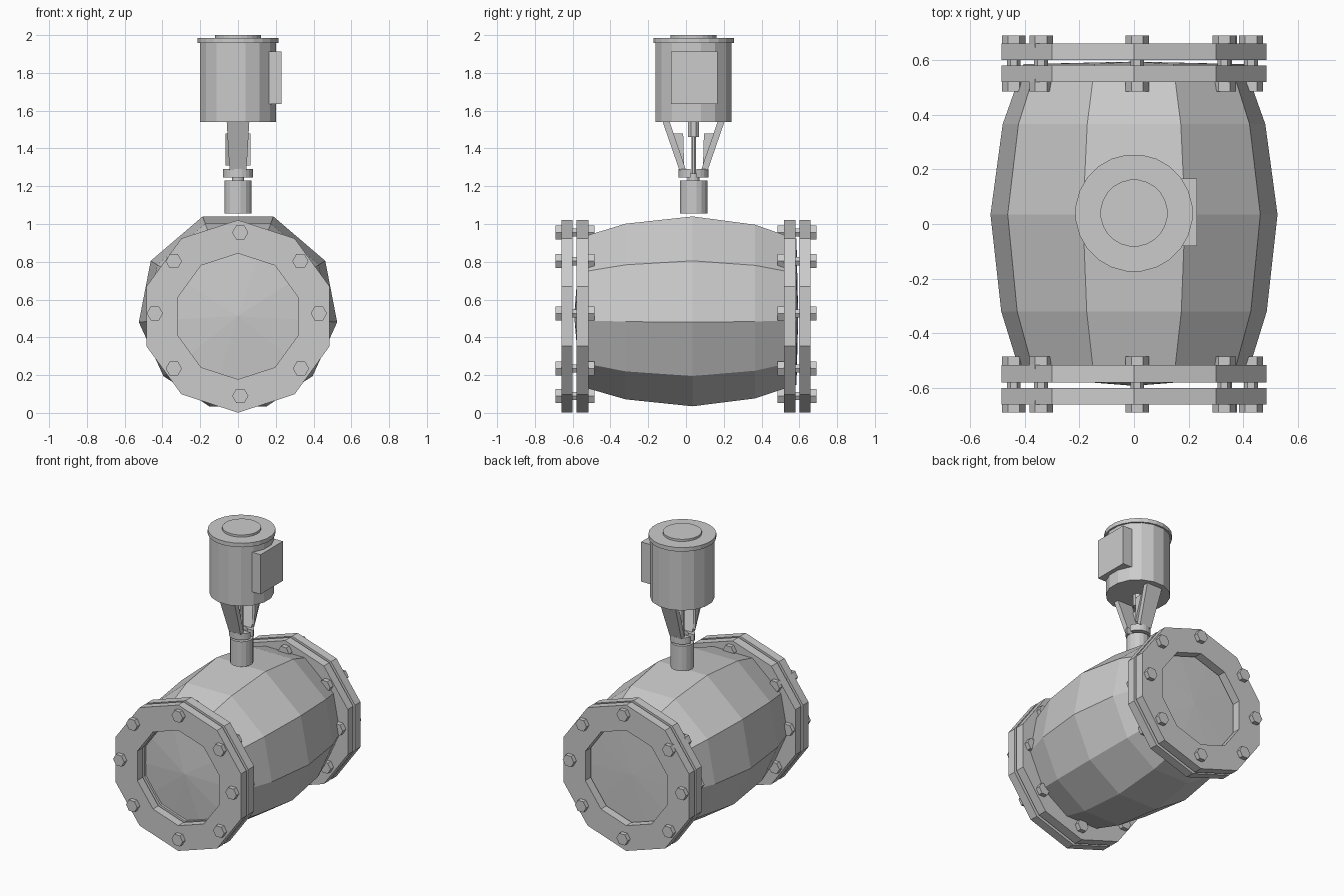
import bpy, bmesh, math
from mathutils import Matrix, Vector

if "Cube" in bpy.data.objects:
    bpy.data.objects.remove(bpy.data.objects["Cube"])

CY = 0.04  # y of the vertical motor axis


def make(name, verts, faces):
    me = bpy.data.meshes.new(name)
    me.from_pydata(verts, [], faces)
    bm = bmesh.new()
    bm.from_mesh(me)
    bmesh.ops.recalc_face_normals(bm, faces=bm.faces)
    bm.to_mesh(me)
    bm.free()
    ob = bpy.data.objects.new(name, me)
    bpy.context.collection.objects.link(ob)
    return ob


def loft(name, rings, loop=False):
    """Skin equal-length rings; cap both ends unless looped."""
    n, m = len(rings[0]), len(rings)
    verts = [p for r in rings for p in r]
    faces = []
    for k in range(m if loop else m - 1):
        a, b = k * n, ((k + 1) % m) * n
        faces += [(a + i, a + (i + 1) % n, b + (i + 1) % n, b + i) for i in range(n)]
    if not loop:
        faces += [tuple(range(n)), tuple(range((m - 1) * n, m * n))]
    return make(name, verts, faces)


def circ(r, n, start=0.0):
    return [(r * math.cos(start + 2 * math.pi * i / n),
             r * math.sin(start + 2 * math.pi * i / n)) for i in range(n)]


def post(name, r, z0, z1, n=16):
    c = circ(r, n, math.pi / n)
    return loft(name, [[(x, y + CY, z) for x, y in c] for z in (z0, z1)])


def prism(name, pts, axis, a, b):
    """Extrude a 2D outline along x, y or z from a to b."""
    def at(p, t):
        return {'x': (t, p[0], p[1]), 'y': (p[0], t, p[1]), 'z': (p[0], p[1], t)}[axis]
    return loft(name, [[at(p, t) for p in pts] for t in (a, b)])


# Barrel: ten-sided section swelling towards the middle, with shallow conical ends
half = [(0.187, 1.04), (0.462, 0.805), (0.525, 0.48), (0.395, 0.195), (0.152, 0.035)]
section = half + [(-x, z) for x, z in reversed(half)]
ZC = 0.525
rings = []
for y, s in [(-0.592, 0), (-0.56, 0.775), (-0.515, 0.81), (-0.32, 0.925),
             (0.035, 1), (0.365, 0.915), (0.52, 0.81), (0.585, 0.77), (0.594, 0)]:
    rings.append([(x * s, y, ZC + (z - ZC) * s - (0.012 if s == 0 else 0)) for x, z in section])
barrel = loft("barrel", rings)
bm = bmesh.new()
bm.from_mesh(barrel.data)
bmesh.ops.remove_doubles(bm, verts=bm.verts, dist=1e-4)
bmesh.ops.recalc_face_normals(bm, faces=bm.faces)
bm.to_mesh(barrel.data)
bm.free()

# Flange pairs with ten-sided openings
for y0, y1, name in [(-0.66, -0.60, "front_outer_flange"), (-0.58, -0.515, "front_inner_flange"),
                     (0.52, 0.58, "back_inner_flange"), (0.60, 0.66, "back_outer_flange")]:
    out, inn = circ(0.51, 10, math.pi / 2), circ(0.333, 10, math.pi / 2)
    loft(name, [[(x, y, z + 0.511) for x, z in c]
                for c, y in [(out, y0), (out, y1), (inn, y1), (inn, y0)]], loop=True)

# Bolts: thin shank with a hexagonal head at each end
spots = [(0.012, 0.955), (0.33, 0.803), (0.428, 0.527), (0.333, 0.235),
         (0.012, 0.09), (-0.34, 0.235), (-0.44, 0.527), (-0.34, 0.803)]
for side in (-1, 1):
    for i, (bx, bz) in enumerate(spots):
        label = ("front" if side < 0 else "back") + f"_bolt_{i + 1}"
        prof = [(0.485, 0.043), (0.53, 0.043), (0.53, 0.025),
                (0.645, 0.025), (0.645, 0.043), (0.69, 0.043)]
        loft(label, [[(bx + x, side * y, bz + z) for x, z in circ(r, 6)] for y, r in prof])

# Stem, neck, shaft and coupling
post("stem", 0.074, 1.055, 1.23)
post("neck", 0.032, 1.225, 1.268)
post("drive_shaft", 0.013, 1.268, 1.48, 8)
post("shaft_coupling", 0.032, 1.46, 1.545, 8)

# Mirrored yoke: half collar, tapered arm and gusset on each side
for side, label in ((-1, "front"), (1, "back")):
    def Y(d):
        return CY + side * d
    arc = [math.asin(0.016 / 0.08) + t / 10 * (math.pi - 2 * math.asin(0.2)) for t in range(11)]
    outer = [(0.08 * math.cos(a), Y(0.08 * math.sin(a))) for a in arc]
    inner = [(0.036 * math.cos(a), Y(max(0.016, 0.036 * math.sin(a)))) for a in reversed(arc)]
    prism(label + "_collar", outer + inner, 'z', 1.245, 1.29)
    loft(label + "_yoke_arm", [
        [(-w, Y(a), z), (w, Y(a), z), (w, Y(b), z), (-w, Y(b), z)]
        for w, a, b, z in [(0.045, 0.04, 0.075, 1.285), (0.06, 0.128, 0.165, 1.545)]])
    gx = side * 0.055
    prism(label + "_gusset", [(Y(0.05), 1.31), (Y(0.055), 1.48), (Y(0.11), 1.48)],
          'x', gx - 0.01, gx + 0.01)

# Motor housing, lid and top cap
post("motor_housing", 0.205, 1.54, 1.957, 16)
post("motor_lid", 0.215, 1.957, 1.985, 24)
post("motor_top_cap", 0.123, 1.985, 2.0, 24)

# Terminal box on the right of the motor
prism("terminal_box", [(-0.08, 1.635), (0.167, 1.635), (0.167, 1.912), (-0.08, 1.912)],
      'x', 0.155, 0.23)
